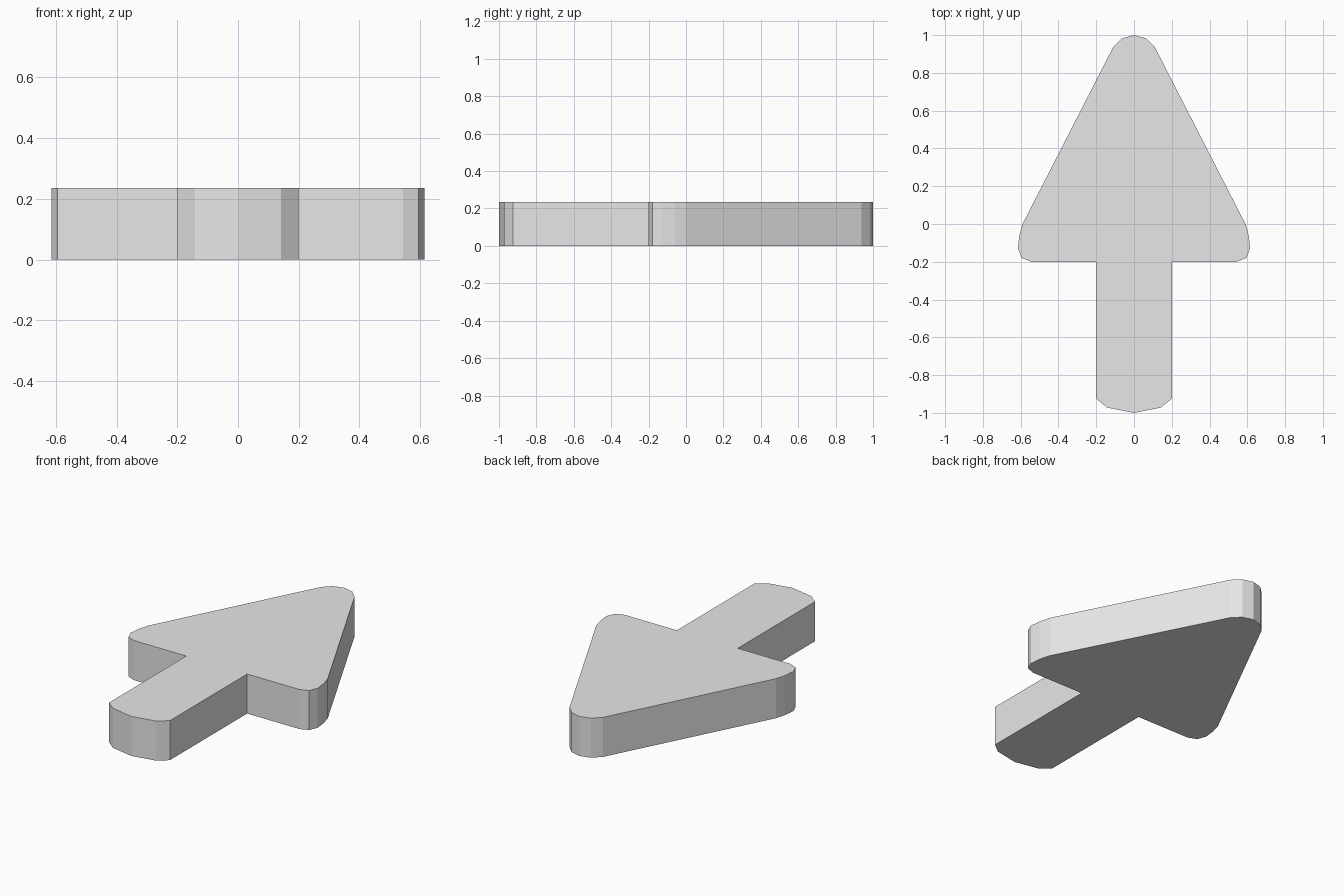
import bpy
import bmesh

cube = bpy.data.objects.get("Cube")
if cube:
    bpy.data.objects.remove(cube, do_unlink=True)

HEIGHT = 0.235

# Plain grey material
grey = bpy.data.materials.new("light_grey")
grey.use_nodes = True
colour = (0.8, 0.8, 0.8, 1.0)
grey.diffuse_color = colour
grey.node_tree.nodes["Principled BSDF"].inputs["Base Color"].default_value = colour

# Right half of the outline, from tip to tail
half = [
    (0, 1), (0.063, 0.983), (0.11, 0.937),                  # rounded tip
    (0.59, 0), (0.607, -0.06), (0.615, -0.13),              # wing corner
    (0.594, -0.18), (0.544, -0.2), (0.2, -0.2),             # wing underside
    (0.2, -0.925), (0.142, -0.972), (0, -1),                # shaft and tail
]
outline = half + [(-x, y) for x, y in reversed(half[1:-1])]

# Arrow slab: outline face extruded upward
bm = bmesh.new()
base = bm.faces.new([bm.verts.new((x, y, 0)) for x, y in outline])
result = bmesh.ops.extrude_face_region(bm, geom=[base], use_keep_orig=True)
top = [v for v in result["geom"] if isinstance(v, bmesh.types.BMVert)]
bmesh.ops.translate(bm, verts=top, vec=(0, 0, HEIGHT))
bmesh.ops.recalc_face_normals(bm, faces=bm.faces)

mesh = bpy.data.meshes.new("arrow")
bm.to_mesh(mesh)
bm.free()
mesh.materials.append(grey)
arrow = bpy.data.objects.new("arrow", mesh)
bpy.context.collection.objects.link(arrow)
